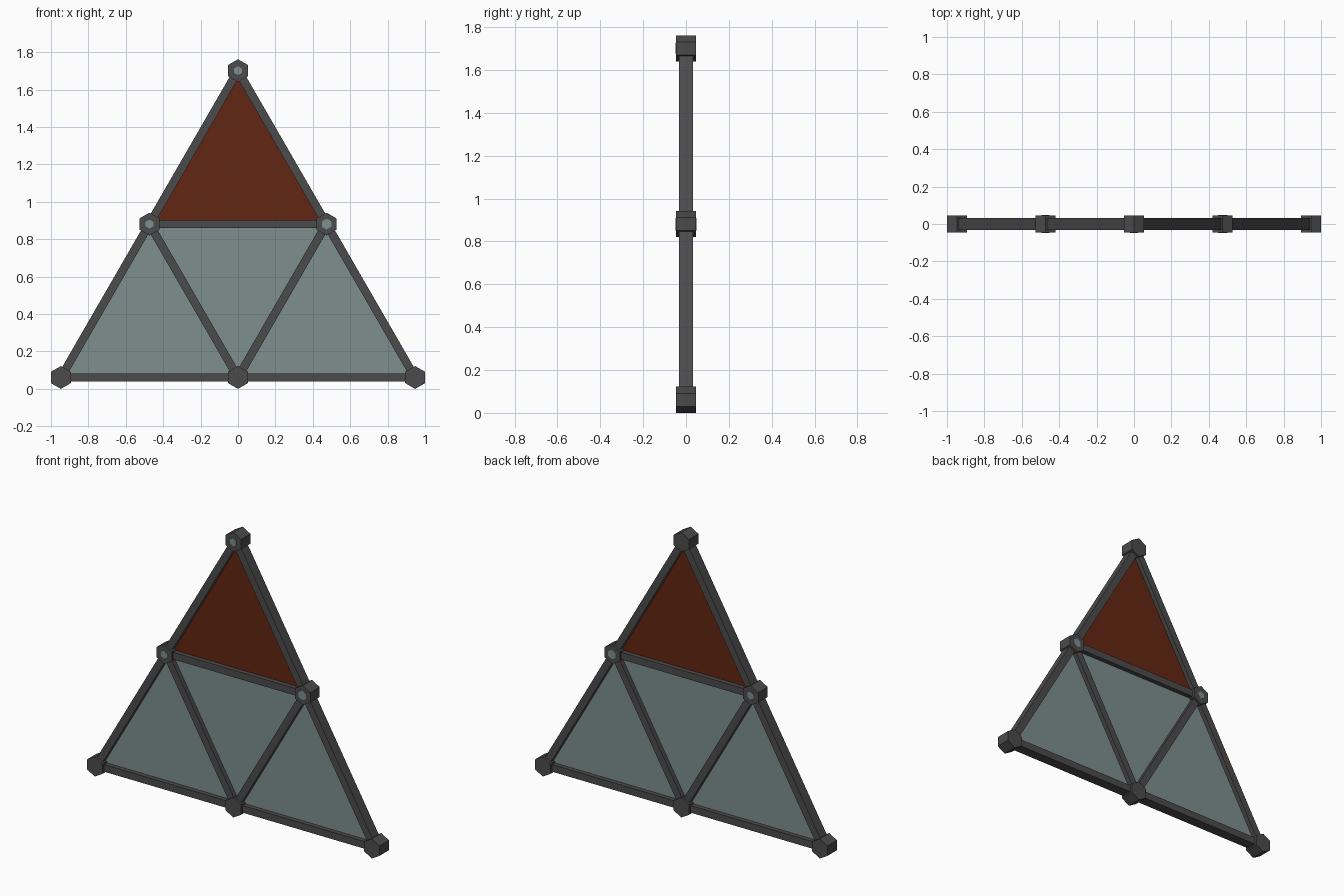
import bpy, math
from mathutils import Vector, Matrix

if "Cube" in bpy.data.objects:
    bpy.data.objects.remove(bpy.data.objects["Cube"])


def material(name, rgb):
    m = bpy.data.materials.new(name)
    m.diffuse_color = (*rgb, 1)
    m.use_nodes = True
    m.node_tree.nodes["Principled BSDF"].inputs["Base Color"].default_value = m.diffuse_color
    return m


METAL = material("dark grey metal", (0.07, 0.07, 0.07))
GLASS = material("grey green glass", (0.205, 0.275, 0.27))
RED = material("rust red", (0.125, 0.019, 0.006))


def mesh_object(name, verts, faces, mat):
    me = bpy.data.meshes.new(name)
    me.from_pydata(verts, [], faces)
    me.materials.append(mat)
    ob = bpy.data.objects.new(name, me)
    bpy.context.collection.objects.link(ob)
    return ob


def prism(name, outline, y0, y1, mat):
    """Extrude an outline of (x, z) points along y."""
    n = len(outline)
    verts = [(x, y0, z) for x, z in outline] + [(x, y1, z) for x, z in outline]
    faces = [tuple(range(n)), tuple(reversed(range(n, 2 * n)))]
    faces += [(i, i + n, (i + 1) % n + n, (i + 1) % n) for i in range(n)]
    return mesh_object(name, verts, faces, mat)


def hexagon(c, r):
    return [(c[0] + r * math.cos(math.radians(30 + 60 * i)),
             c[1] + r * math.sin(math.radians(30 + 60 * i))) for i in range(6)]


# Node positions in the xz plane
S, Z0 = 0.947, 0.061
H = S * math.sqrt(3) / 2
NODES = {
    "left": Vector((-S, Z0)), "middle": Vector((0, Z0)), "right": Vector((S, Z0)),
    "upper_left": Vector((-S / 2, Z0 + H)), "upper_right": Vector((S / 2, Z0 + H)),
    "top": Vector((0, Z0 + 2 * H)),
}

# Hexagonal joints
for key, c in NODES.items():
    prism("joint_" + key, hexagon(c, 0.061), -0.046, 0.046, METAL)

# Small light caps on the joint faces
for key, r in (("top", 0.024), ("upper_left", 0.024), ("upper_right", 0.029)):
    prism("front_cap_" + key, hexagon(NODES[key], r), -0.048, -0.044, GLASS)
    if key != "top":
        prism("back_cap_" + key, hexagon(NODES[key], r), 0.044, 0.048, GLASS)

# Triangular panels with their bars
PANELS = [
    ("left", "middle", "upper_left", GLASS),
    ("middle", "right", "upper_right", GLASS),
    ("middle", "upper_right", "upper_left", GLASS),
    ("upper_left", "upper_right", "top", RED),
]
done = set()
for i, (a, b, c, mat) in enumerate(PANELS):
    prism("panel_%d" % (i + 1), [tuple(NODES[k]) for k in (a, b, c)], -0.004, 0.004, mat)
    for p, q in ((a, b), (b, c), (c, a)):
        if frozenset((p, q)) in done:
            continue
        done.add(frozenset((p, q)))
        P, Q = NODES[p], NODES[q]
        d = (Q - P).normalized()
        w = Vector((-d.y, d.x)) * 0.022
        prism("bar_%s_%s" % (p, q), [tuple(P - w), tuple(Q - w), tuple(Q + w), tuple(P + w)],
              -0.032, 0.032, METAL)
